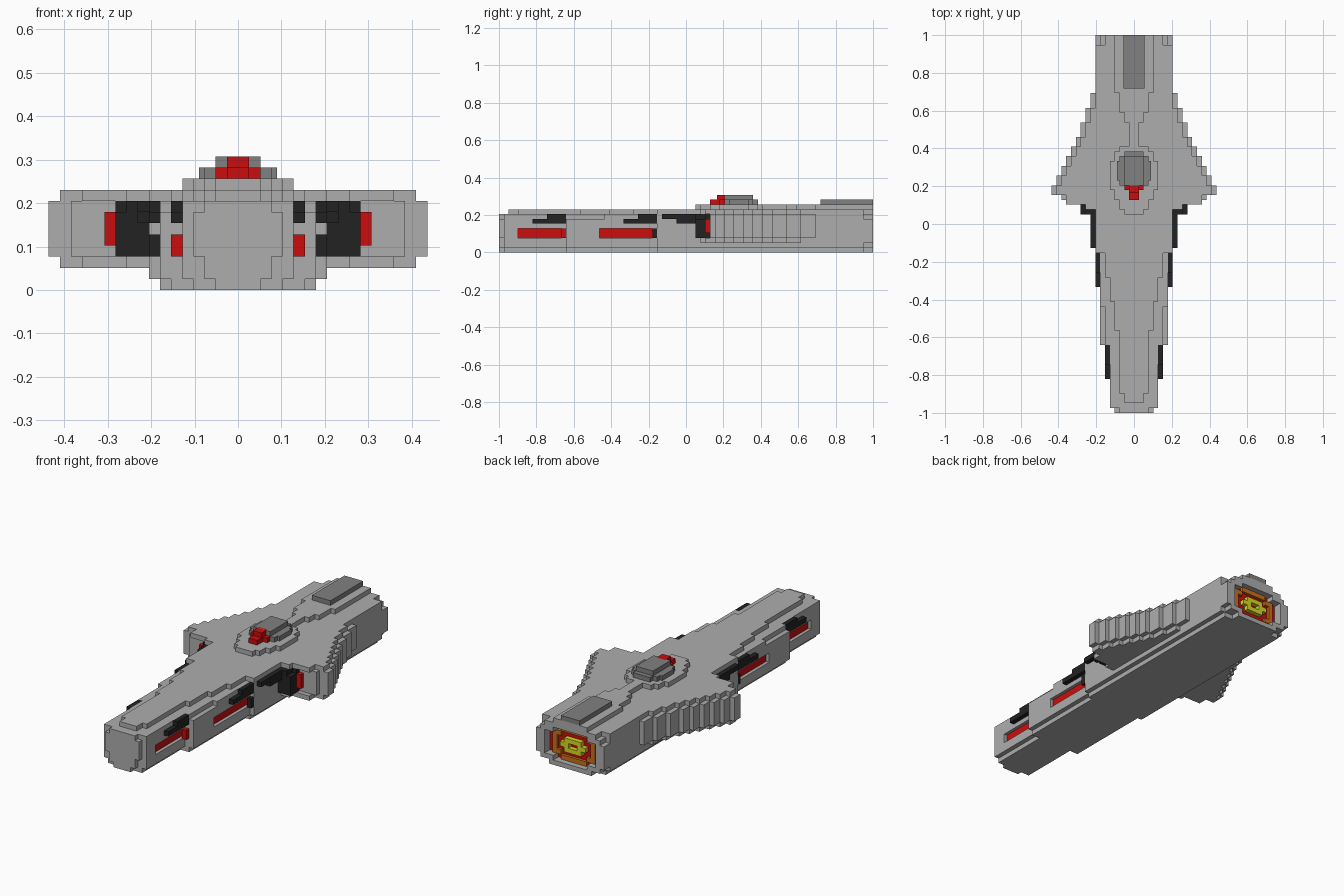
import bpy
import bmesh

V = 2 / 78  # one block

cube = bpy.data.objects.get("Cube")
if cube:
    bpy.data.objects.remove(cube)


def material(name, r, g, b):
    m = bpy.data.materials.new(name)
    m.use_nodes = True
    m.diffuse_color = (r, g, b, 1)
    m.node_tree.nodes["Principled BSDF"].inputs["Base Color"].default_value = (r, g, b, 1)
    return m


GREY = material("light grey", .42, .42, .42)
DARK = material("dark grey", .22, .22, .22)
BLACK = material("black", .016, .016, .016)
RED = material("red", .6, .004, .004)
ORANGE = material("orange", .6, .16, .01)
YELLOW = material("yellow", .7, .7, .02)


def finish(name, bm, mat):
    bmesh.ops.recalc_face_normals(bm, faces=bm.faces)
    for v in bm.verts:
        v.co = (v.co.x * V, v.co.y * V - 1, v.co.z * V)
    mesh = bpy.data.meshes.new(name)
    bm.to_mesh(mesh)
    bm.free()
    mesh.materials.append(mat)
    bpy.context.collection.objects.link(bpy.data.objects.new(name, mesh))


def slab(name, mat, z0, z1, steps, end):
    """Symmetric stepped outline, given as (start y, half width), extruded upward."""
    side = []
    for i, (y, half) in enumerate(steps):
        stop = steps[i + 1][0] if i + 1 < len(steps) else end
        side += [(half, y), (half, stop)]
    outline = side + [(-x, y) for x, y in reversed(side)]
    bm = bmesh.new()
    face = bm.faces.new([bm.verts.new((x, y, z0)) for x, y in outline])
    top = bmesh.ops.extrude_face_region(bm, geom=[face])["geom"]
    for v in top:
        if isinstance(v, bmesh.types.BMVert):
            v.co.z = z1
    finish(name, bm, mat)


def add_box(bm, x, y, z):
    verts = bmesh.ops.create_cube(bm, size=1)["verts"]
    for v in verts:
        v.co = [(a + b) / 2 + c * (b - a) for (a, b), c in zip((x, y, z), v.co)]


def pair(name, mat, *boxes):
    """Boxes on both flanks, joined per flank."""
    for label, s in (("left", 1), ("right", -1)):
        bm = bmesh.new()
        for (x0, x1), y, z in boxes:
            add_box(bm, sorted((s * x0, s * x1)), y, z)
        finish(label + "_" + name, bm, mat)


# Hull layers, with slots along the flanks
hull = [(1, 5), (14, 7), (33, 8)]
slab("hull_keel", GREY, 0, 1, [(1, 4), (14, 6), (33, 7)], 76)
slab("hull_lower", GREY, 1, 3, hull, 76)
slab("hull_slots", GREY, 3, 5, [(1, 5), (4, 4), (14, 7), (21, 6), (33, 8)], 76)
slab("hull_upper", GREY, 5, 7, hull, 76)
slab("hull_shoulder", GREY, 7, 8, [(1, 5), (14, 6), (22, 7), (33, 8)], 76)
slab("hull_deck", GREY, 8, 9,
     [(2, 2), (4, 3), (17, 4), (23, 5), (28, 6), (33, 8)], 76)

# Rounded nose cap
for z, half in enumerate([2, 3, 3, 4, 4, 4, 4, 3]):
    slab("nose_row", GREY, z, z + 1, [(0, half)], 1)

# Wings, stepped backwards and rounded at the tips
taper = [(45, 17)] + [(47 + 2 * i, 16 - i) for i in range(5)]
taper += [(57, 11), (60, 10), (63, 9)]
slab("wing_core", GREY, 3, 8, [(44, 15)] + taper, 66)
for name, z in (("wing_underside", 2), ("wing_top", 8)):
    slab(name, GREY, z, z + 1,
         [(42, 10), (43, 14)] + [(y, half - 1) for y, half in taper], 66)

# Raised spine and bridge
slab("spine", GREY, 9, 10,
     [(41, 2), (42, 3), (44, 4), (46, 5), (52, 4), (54, 3), (55, 1),
      (60, 2), (62, 3), (66, 4)], 78)
slab("rear_vent", DARK, 10, 11, [(67, 2.2)], 78)
slab("bridge_base", DARK, 10, 11, [(47, 3), (48, 3.5), (52, 3), (53, 2)], 54)
slab("bridge_top", DARK, 11, 12, [(47, 2)], 53)
slab("bridge_nose", RED, 10, 11, [(44, 1), (46, 2)], 48)
slab("bridge_cap", RED, 11, 12, [(45.5, 1)], 47.5)

# Flank lights and guns
pair("front_light", RED, ((4, 4.3), (4, 14), (3, 5)), ((5, 6), (13, 14), (3, 5)))
pair("middle_light", RED, ((6, 6.3), (21, 33), (3, 5)))
pair("light_cap", BLACK, ((7, 8), (32, 33), (3, 5)))
pair("front_gun", BLACK, ((5, 6), (7, 14), (6, 7)), ((5, 6), (10, 14), (7, 8)))
pair("middle_gun", BLACK, ((7, 8), (26, 33), (6, 7)), ((7, 8), (29, 33), (7, 8)))
pair("wing_gun", BLACK, ((8, 9), (34, 42), (7, 8)), ((8, 9), (37, 42), (6, 7)),
     ((8, 11), (41, 43), (3, 7)), ((8, 10), (41, 43), (7, 8)))
pair("wing_intake", BLACK, ((8, 11), (43, 44), (3, 8)))
pair("wing_light", RED, ((11, 12), (43, 44), (4, 7)))

# Stern rim and engine glow: half rows from top to bottom, centre outwards
stern = ["######", "ooor###", "rrroor##", "yyrror##", "ryyror##",
         "yyrror##", "rrroor##", "ooor###", "#####"]
kinds = {"#": ("stern_rim", GREY, 78), "r": ("engine_well", RED, 76.2),
         "o": ("engine_ring", ORANGE, 76.8), "y": ("engine_core", YELLOW, 77.2)}
for key, (name, mat, depth) in kinds.items():
    bm = bmesh.new()
    for row, text in enumerate(stern):
        z = len(stern) - 1 - row
        for x, char in enumerate(text):
            if char == key:
                add_box(bm, (x, x + 1), (76, depth), (z, z + 1))
                add_box(bm, (-x - 1, -x), (76, depth), (z, z + 1))
    finish(name, bm, mat)
